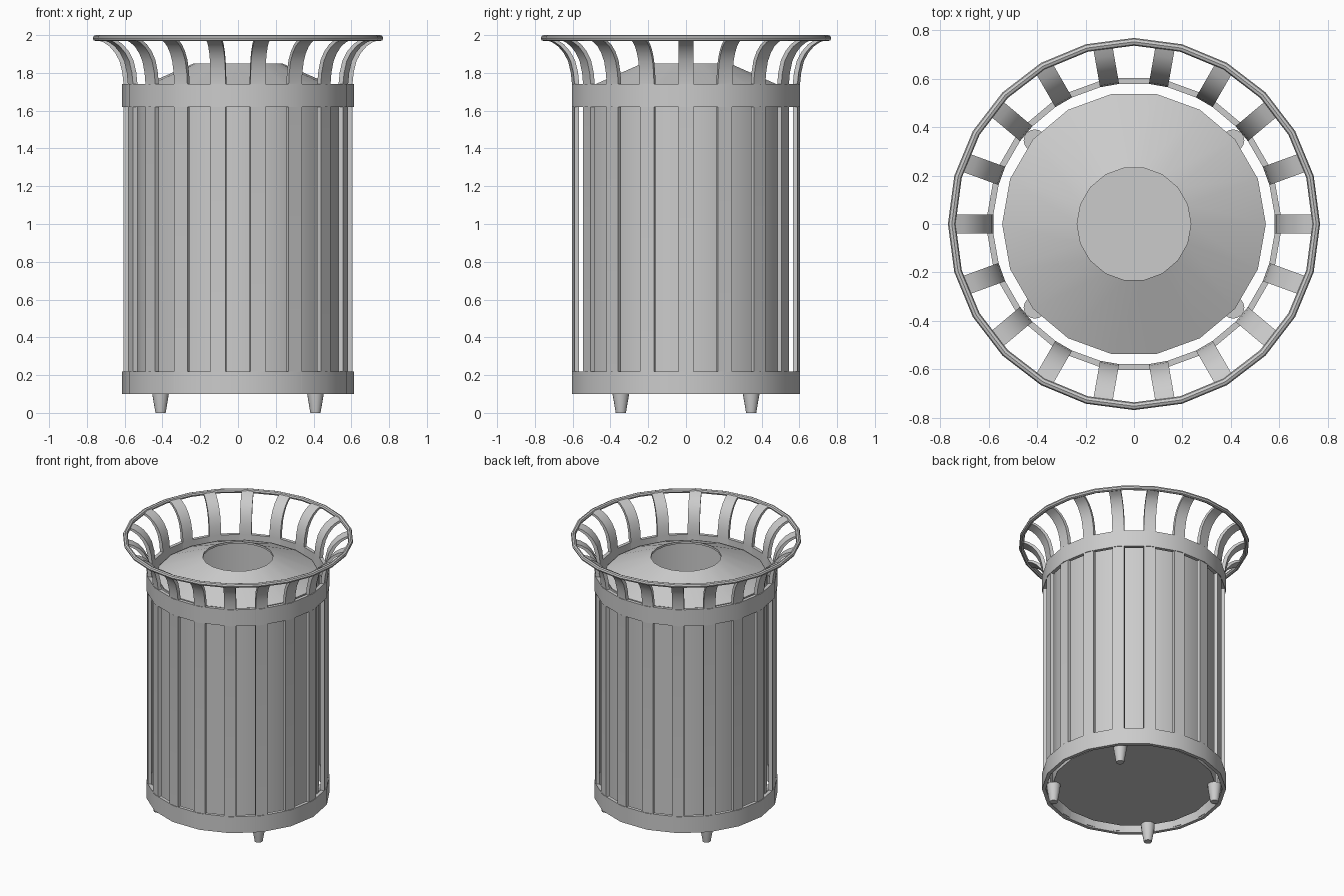
import bpy, bmesh, math
from mathutils import Vector, Matrix

if "Cube" in bpy.data.objects:
    bpy.data.objects.remove(bpy.data.objects["Cube"])

N = 18  # sides of the body and number of slats


def finish(name, bm):
    bmesh.ops.recalc_face_normals(bm, faces=bm.faces)
    mesh = bpy.data.meshes.new(name)
    bm.to_mesh(mesh)
    bm.free()
    ob = bpy.data.objects.new(name, mesh)
    bpy.context.collection.objects.link(ob)
    bpy.ops.object.select_all(action='DESELECT')
    ob.select_set(True)
    bpy.context.view_layer.objects.active = ob
    bpy.ops.object.shade_smooth_by_angle(angle=math.radians(35))
    return ob


def lathe(name, profile, sides, closed=False, floor=False, centre=(0, 0)):
    """Revolve (radius, z) points around a vertical axis."""
    bm = bmesh.new()
    rings = []
    for r, z in profile:
        rings.append([bm.verts.new((centre[0] + r * math.cos(math.tau * i / sides),
                                    centre[1] + r * math.sin(math.tau * i / sides), z))
                      for i in range(sides)])
    pairs = list(zip(rings, rings[1:]))
    if closed:
        pairs.append((rings[-1], rings[0]))
    for a, b in pairs:
        for i in range(sides):
            j = (i + 1) % sides
            bm.faces.new((a[i], a[j], b[j], b[i]))
    if floor:
        bm.faces.new(rings[0])
    return finish(name, bm)


# Inner bin, open at the top
lathe("inner_bin", [(0.543, 0.13), (0.543, 1.72)], N, floor=True)

# Sloped lid with a round opening
lathe("lid", [(0.53, 1.70), (0.545, 1.715), (0.235, 1.85), (0.235, 1.835)], N)

# Lower and upper bands
for name, z in (("lower_band", 0.10), ("upper_band", 1.62)):
    lathe(name, [(0.588, z), (0.613, z), (0.613, z + 0.12), (0.588, z + 0.12)], N, closed=True)

# Top rim tube
rim = [(0.753 + 0.016 * math.cos(math.tau * k / 8), 1.984 + 0.016 * math.sin(math.tau * k / 8))
       for k in range(8)]
lathe("top_rim", rim, 24, closed=True)

# Slats: flat bars that flare outwards at the top
path = [(0.606, 0.11), (0.606, 1.74), (0.612, 1.80), (0.627, 1.862), (0.65, 1.905),
        (0.68, 1.94), (0.712, 1.962), (0.75, 1.976)]
half, thick = 0.04, 0.025
bm = bmesh.new()
for s in range(N):
    turn = Matrix.Rotation(math.tau * s / N, 3, 'Z')
    loops = []
    for i, (r, z) in enumerate(path):
        a, b = path[max(i - 1, 0)], path[min(i + 1, len(path) - 1)]
        d = Vector((b[0] - a[0], b[1] - a[1])).normalized()
        if i == 1:
            d = Vector((0, 1))
        ri, zi = r - d.y * thick, z + d.x * thick * 0.6
        loops.append([bm.verts.new(turn @ Vector(p)) for p in
                      ((r, -half, z), (r, half, z), (ri, half, zi), (ri, -half, zi))])
    for a, b in zip(loops, loops[1:]):
        for k in range(4):
            m = (k + 1) % 4
            bm.faces.new((a[k], a[m], b[m], b[k]))
    bm.faces.new(loops[0])
    bm.faces.new(loops[-1])
finish("slats", bm)

# Four tapered feet
for sx in (-1, 1):
    for sy in (-1, 1):
        side = ("right" if sx > 0 else "left")
        end = ("back" if sy > 0 else "front")
        lathe(f"{end}_{side}_foot", [(0, 0), (0.027, 0), (0.044, 0.10), (0.046, 0.13), (0, 0.13)],
              16, centre=(sx * 0.41, sy * 0.345))
